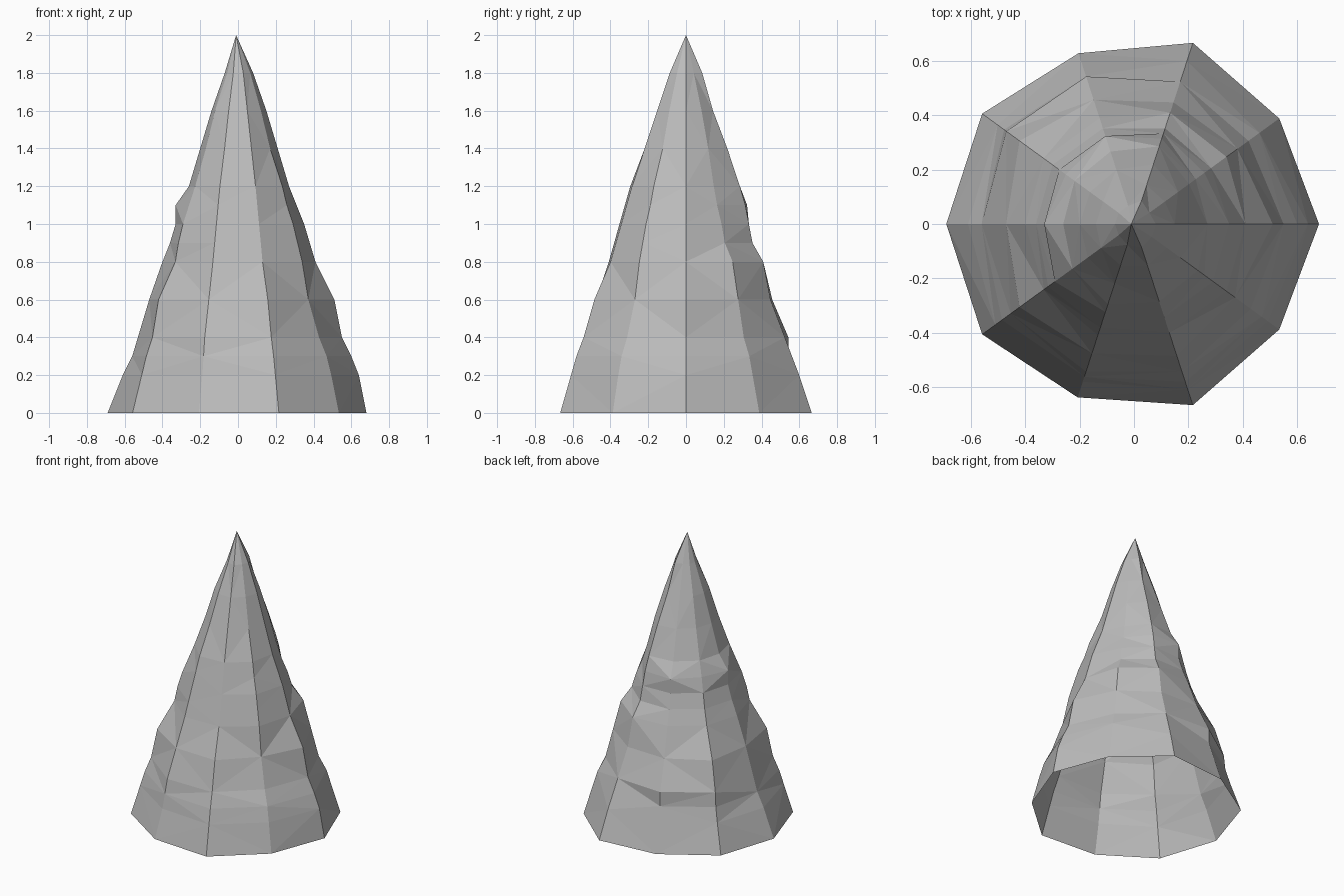
import bpy
import bmesh
from math import cos, sin, tau

default_cube = bpy.data.objects.get("Cube")
if default_cube:
    bpy.data.objects.remove(default_cube, do_unlink=True)


def make_material(name, colour):
    """One flat colour for the viewport and for renders."""
    material = bpy.data.materials.new(name)
    material.use_nodes = True
    material.diffuse_color = colour
    shader = material.node_tree.nodes["Principled BSDF"]
    shader.inputs["Base Color"].default_value = colour
    shader.inputs["Roughness"].default_value = 0.9
    return material


# Heights of the rings, in tenths
LEVELS = [0, 2, 3, 4, 6, 8, 9, 10, 11, 12, 14, 16, 18]

# Ridge profiles: radius at each ring in hundredths, counterclockwise from +x
RIDGES = [
    [68, 64, 60, 55, 51, 41, 38, 35, 31, 27, 21, 15, 8],
    [66, 60, 57, 52, 47, 42, 35, 32, 28, 25, 20, 14, 7],
    [70, 63, 59, 55, 47, 43, 37, 35, 33, 30, 23, 15, 9],
    [66, 60, 57, 57, 48, 41, 37, 34, 34, 28, 21, 14, 7],
    [69, 62, 59, 58, 52, 41, 37, 34, 31, 27, 20, 14, 7],
    [69, 61, 56, 53, 47, 40, 36, 33, 33, 26, 20, 14, 7],
    [69, 63, 60, 56, 52, 41, 39, 36, 32, 28, 21, 15, 7],
    [67, 61, 59, 57, 50, 43, 40, 37, 34, 31, 23, 16, 8],
    [70, 64, 61, 57, 51, 42, 39, 36, 33, 30, 23, 16, 9],
    [66, 61, 58, 53, 46, 42, 39, 36, 32, 29, 21, 15, 8],
]


def build_spire(name, material):
    """Loft the ridges into a faceted cone, open underneath."""
    bm = bmesh.new()
    columns = []
    for index, radii in enumerate(RIDGES):
        angle = tau * index / len(RIDGES)
        columns.append([
            bm.verts.new((r / 100 * cos(angle), r / 100 * sin(angle), level / 10))
            for r, level in zip(radii, LEVELS)
        ])
    tip = bm.verts.new((-0.01, 0, 2))

    # Facets between neighbouring ridges, with alternating diagonals
    for side, left in enumerate(columns):
        right = columns[(side + 1) % len(columns)]
        for row in range(len(LEVELS) - 1):
            a, b = left[row], right[row]
            c, d = right[row + 1], left[row + 1]
            if (side + row) % 2:
                bm.faces.new((a, b, c))
                bm.faces.new((a, c, d))
            else:
                bm.faces.new((a, b, d))
                bm.faces.new((b, c, d))
        bm.faces.new((left[-1], right[-1], tip))

    mesh = bpy.data.meshes.new(name)
    bm.to_mesh(mesh)
    bm.free()
    mesh.materials.append(material)
    spire = bpy.data.objects.new(name, mesh)
    bpy.context.collection.objects.link(spire)
    return spire


stone = make_material("stone_grey", (0.5, 0.5, 0.5, 1))
build_spire("rock_spire", stone)
